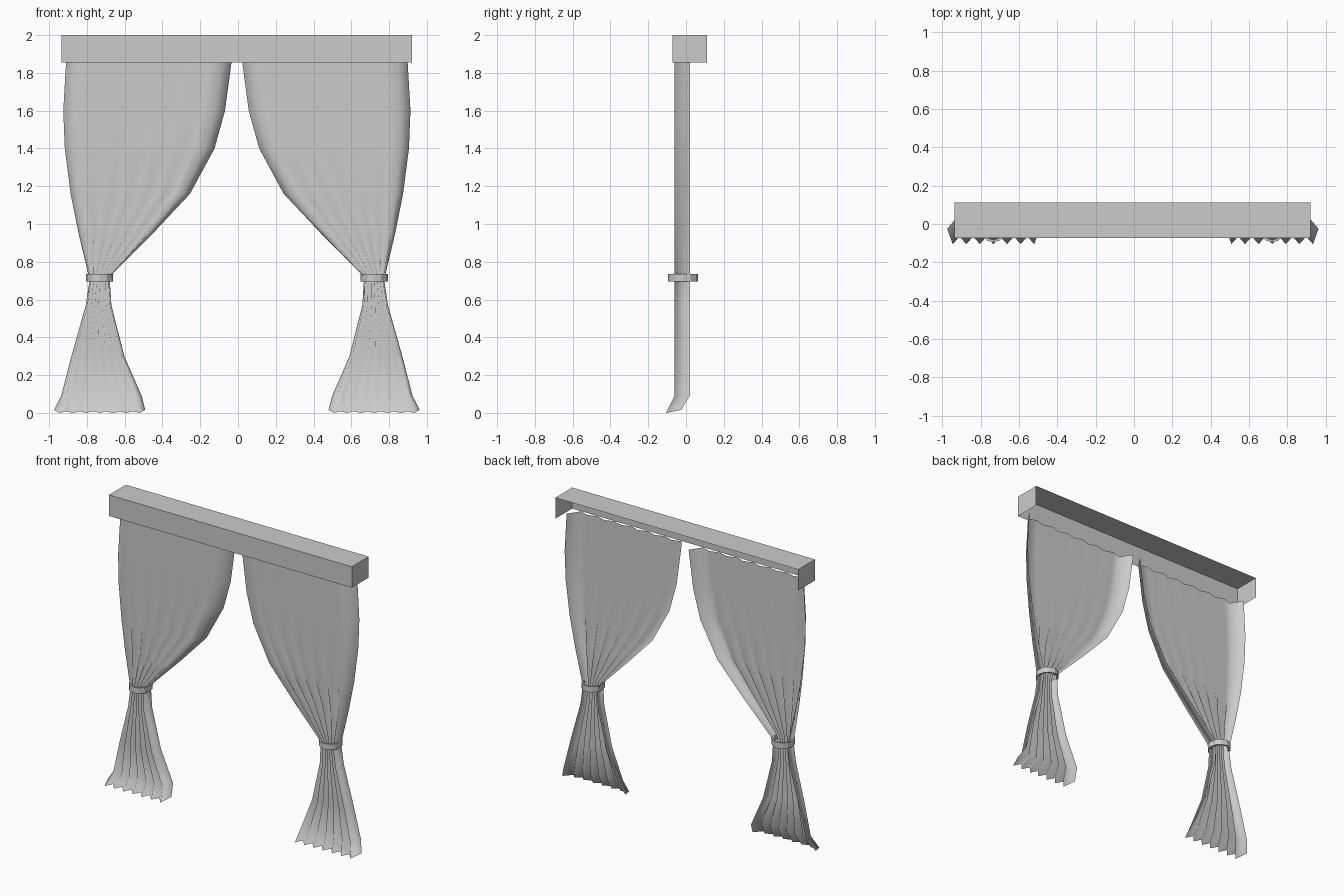
import bpy, math

if "Cube" in bpy.data.objects:
    bpy.data.objects.remove(bpy.data.objects["Cube"])

CX = -0.006          # mirror line of the curtain pair
FOLDS = 7            # front ridges per curtain

# Row table: height, outer edge, inner edge (distance from mirror line), fold depth, y shift
ROWS = [
    (1.86, 0.904, 0.028, 0.020, 0),
    (1.60, 0.919, 0.063, 0.021, 0),
    (1.40, 0.911, 0.118, 0.023, 0),
    (1.16, 0.880, 0.248, 0.028, 0),
    (0.95, 0.838, 0.445, 0.034, 0),
    (0.74, 0.788, 0.654, 0.040, 0),
    (0.69, 0.782, 0.672, 0.040, 0),
    (0.57, 0.800, 0.664, 0.040, 0),
    (0.30, 0.876, 0.596, 0.040, 0),
    (0.09, 0.930, 0.504, 0.040, 0),
    (0.00, 0.968, 0.485, 0.040, -0.045),
]


def mesh_object(name, verts, faces):
    me = bpy.data.meshes.new(name)
    me.from_pydata(verts, [], faces)
    me.update()
    ob = bpy.data.objects.new(name, me)
    bpy.context.collection.objects.link(ob)
    return ob


def curtain(name, side):
    # zigzag cross-section: both ends turned back, ridges forward, shallower valleys between
    n = 2 * FOLDS + 1
    edge = 0.06
    step = (1 - 2 * edge) / (n - 3)
    verts, faces = [], []
    for z, outer, inner, depth, shift in ROWS:
        for i in range(n):
            if i in (0, n - 1):
                t, back = (0.0 if i == 0 else 1.0), 0.08
            else:
                t, back = edge + (i - 1) * step, (depth if i % 2 == 0 else 0.0)
            x = CX + side * (outer + (inner - outer) * t)
            hem = 0.2 * back if z == 0 else 0
            verts.append((x, -0.06 + back + shift, z + hem))
    for r in range(len(ROWS) - 1):
        for i in range(n - 1):
            a = r * n + i
            f = (a, a + n, a + n + 1, a + 1)
            faces.append(f if side < 0 else f[::-1])
    ob = mesh_object(name, verts, faces)
    for p in ob.data.polygons:
        p.use_smooth = True
    return ob


def tie_band(name, side):
    # low-poly oval band around the gathered cloth
    sides = 12
    verts = []
    for z in (0.695, 0.735):
        for k in range(sides):
            a = 2 * math.pi * k / sides
            verts.append((CX + side * 0.727 + 0.072 * math.cos(a),
                          -0.016 + 0.079 * math.sin(a), z))
    faces = [(k, (k + 1) % sides, sides + (k + 1) % sides, sides + k) for k in range(sides)]
    ob = mesh_object(name, verts, faces)
    mod = ob.modifiers.new("thickness", 'SOLIDIFY')
    mod.thickness = 0.012
    mod.offset = -1
    return ob


# Valance: thin pelmet box, open at the back and underneath
x0, x1, y0, y1, z0, z1 = -0.935, 0.92, -0.072, 0.112, 1.855, 2.0
v = [(x, y, z) for z in (z0, z1) for x, y in ((x0, y0), (x1, y0), (x1, y1), (x0, y1))]
mesh_object("valance", v, [(0, 1, 5, 4), (1, 2, 6, 5), (3, 0, 4, 7), (4, 5, 6, 7)])

# Curtains and their tie bands
for label, side in (("left", -1), ("right", 1)):
    curtain(label + "_curtain", side)
    tie_band(label + "_tie_band", side)
